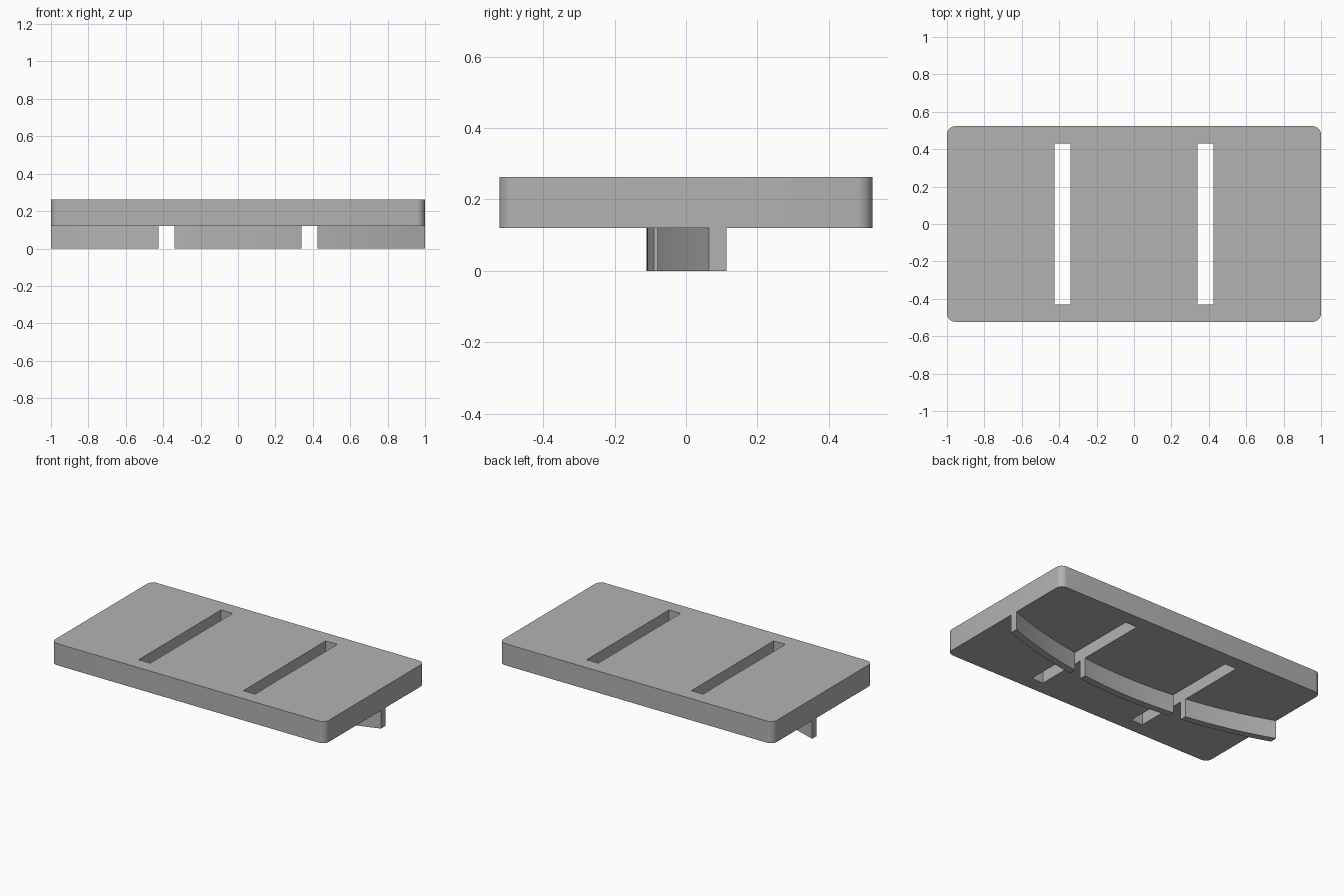
import bpy, bmesh, math

cube = bpy.data.objects.get("Cube")
if cube:
    bpy.data.objects.remove(cube, do_unlink=True)

PLATE_BOTTOM, PLATE_TOP = 0.12, 0.263
SLOT_IN, SLOT_OUT, SLOT_Y = 0.34, 0.425, 0.43
ARC_Y, R_OUT, R_IN = 2.835, 2.945, 2.9    # centre and radii of the curved rib

grey = bpy.data.materials.new("plain grey")
grey.use_nodes = True
grey.diffuse_color = (0.448, 0.448, 0.448, 1)
grey.node_tree.nodes["Principled BSDF"].inputs["Base Color"].default_value = grey.diffuse_color


def prism(name, outline, z0, z1):
    """Extrude a flat outline from z0 up to z1."""
    bm = bmesh.new()
    base = bm.faces.new([bm.verts.new((x, y, z0)) for x, y in outline])
    top = bmesh.ops.extrude_face_region(bm, geom=[base])["geom"]
    bmesh.ops.translate(bm, vec=(0, 0, z1 - z0),
                        verts=[v for v in top if isinstance(v, bmesh.types.BMVert)])
    bmesh.ops.recalc_face_normals(bm, faces=bm.faces)
    mesh = bpy.data.meshes.new(name)
    bm.to_mesh(mesh)
    bm.free()
    mesh.materials.append(grey)
    obj = bpy.data.objects.new(name, mesh)
    bpy.context.collection.objects.link(obj)
    return obj


def smooth(obj):
    bpy.ops.object.select_all(action="DESELECT")
    obj.select_set(True)
    bpy.context.view_layer.objects.active = obj
    bpy.ops.object.shade_smooth_by_angle(angle=math.radians(30))


def rectangle(x0, x1, y):
    return [(x0, -y), (x1, -y), (x1, y), (x0, y)]


def rounded_rectangle(hx, hy, r, steps=8):
    points = []
    for quarter, (sx, sy) in enumerate([(1, 1), (-1, 1), (-1, -1), (1, -1)]):
        for i in range(steps + 1):
            a = math.pi / 2 * (quarter + i / steps)
            points.append((sx * (hx - r) + r * math.cos(a), sy * (hy - r) + r * math.sin(a)))
    return points


def arc(x0, x1, radius, steps=16):
    xs = [x0 + (x1 - x0) * i / steps for i in range(steps + 1)]
    return [(x, ARC_Y - math.sqrt(radius ** 2 - x ** 2)) for x in xs]


# Plate with rounded corners and two through slots
plate = prism("plate", rounded_rectangle(1, 0.523, 0.045), PLATE_BOTTOM, PLATE_TOP)
for side, x0, x1 in (("right", -SLOT_OUT, -SLOT_IN), ("left", SLOT_IN, SLOT_OUT)):
    cutter = prism(side + "_slot_cutter", rectangle(x0, x1, SLOT_Y), 0, 0.4)
    cutter.hide_render = True
    cutter.hide_set(True)
    cut = plate.modifiers.new(side + " slot", "BOOLEAN")
    cut.operation = "DIFFERENCE"
    cut.solver = "EXACT"
    cut.object = cutter
smooth(plate)

# Curved rib beneath, interrupted by the slots
for name, x0, x1 in (("right_rib", -1, -SLOT_OUT), ("middle_rib", -SLOT_IN, SLOT_IN),
                     ("left_rib", SLOT_OUT, 1)):
    outline = arc(x0, x1, R_OUT) + arc(x0, x1, R_IN)[::-1]
    smooth(prism(name, outline, 0, PLATE_BOTTOM))
